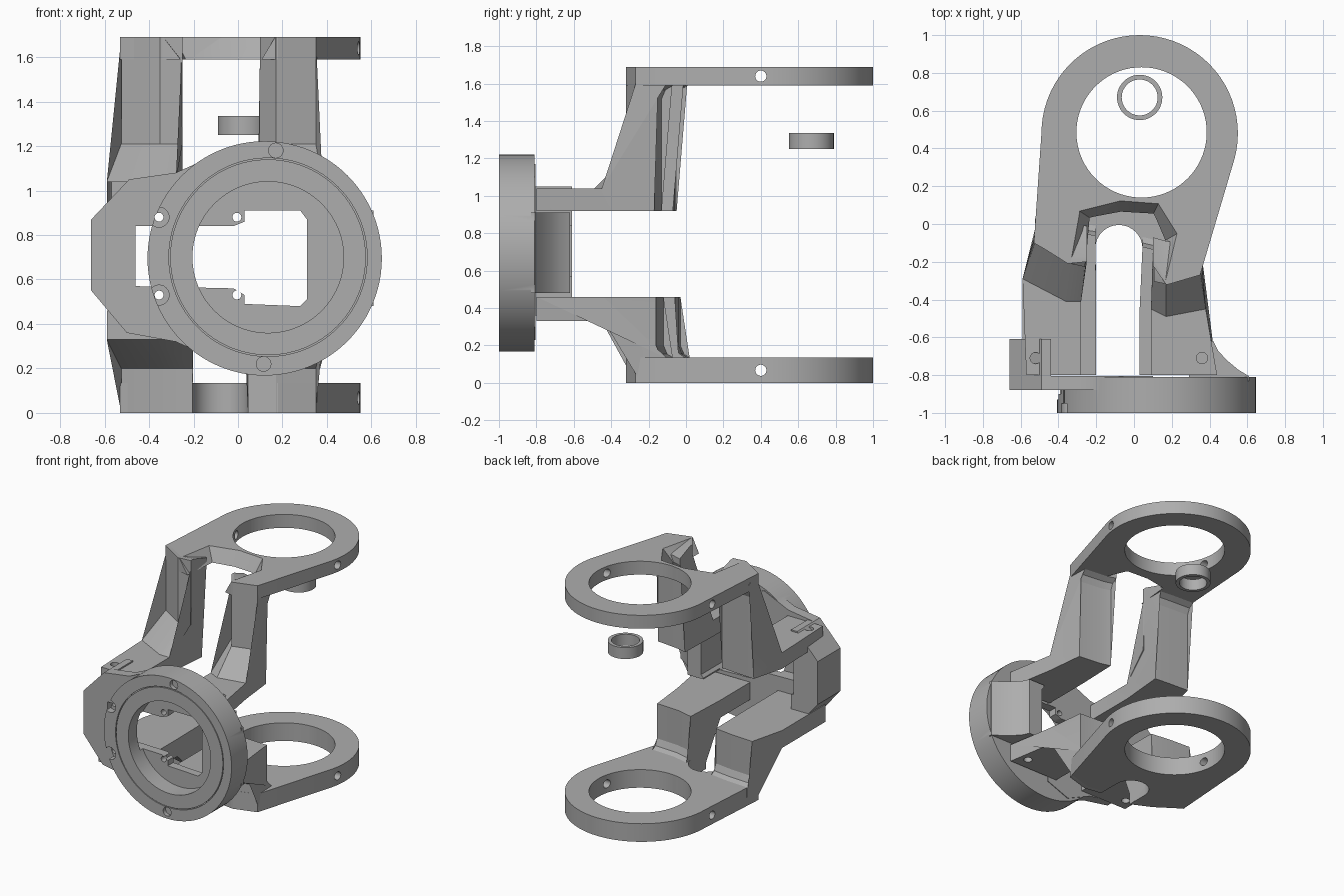
import bpy, bmesh
from math import sin, cos, pi, radians

if "Cube" in bpy.data.objects:
    bpy.data.objects.remove(bpy.data.objects["Cube"])

grey = bpy.data.materials.new("Plain grey")
grey.use_nodes = True
grey.diffuse_color = (0.42, 0.42, 0.42, 1)
grey.node_tree.nodes["Principled BSDF"].inputs["Base Color"].default_value = grey.diffuse_color


def loft(name, sections):
    """Skin matching closed loops and cap both ends."""
    bm = bmesh.new()
    rings = [[bm.verts.new(p) for p in s] for s in sections]
    n = len(rings[0])
    for a, b in zip(rings, rings[1:]):
        for i in range(n):
            j = (i + 1) % n
            bm.faces.new((a[i], a[j], b[j], b[i]))
    caps = [bm.faces.new(rings[0]), bm.faces.new(rings[-1])]
    bmesh.ops.triangulate(bm, faces=caps)
    bmesh.ops.recalc_face_normals(bm, faces=bm.faces)
    mesh = bpy.data.meshes.new(name)
    bm.to_mesh(mesh)
    bm.free()
    mesh.materials.append(grey)
    obj = bpy.data.objects.new(name, mesh)
    bpy.context.collection.objects.link(obj)
    return obj


def place(axis, p, h):
    a, b = p
    return {"x": (h, a, b), "y": (a, h, b), "z": (a, b, h)}[axis]


def prism(name, axis, pts, lo, hi):
    return loft(name, [[place(axis, p, h) for p in pts] for h in (lo, hi)])


def circle(c, r, n=72):
    return [(c[0] + r * cos(2 * pi * i / n), c[1] + r * sin(2 * pi * i / n)) for i in range(n)]


def cylinder(name, axis, c, r, lo, hi, n=72):
    return prism(name, axis, circle(c, r, n), lo, hi)


def boolean(obj, tool, operation="DIFFERENCE"):
    mod = obj.modifiers.new("cut", "BOOLEAN")
    mod.operation, mod.solver, mod.object = operation, "EXACT", tool
    bpy.context.view_layer.objects.active = obj
    bpy.ops.object.modifier_apply(modifier=mod.name)
    bpy.data.objects.remove(tool)


def drill(obj, axis, c, r, lo, hi):
    boolean(obj, cylinder("drill", axis, c, r, lo, hi, 24))


# Ring plates at the ends of both arms
CENTRE = (0.03, 0.48)


def ring_plate(name, lo, hi):
    arc = [(CENTRE[0] + 0.52 * cos(radians(a)), CENTRE[1] + 0.52 * sin(radians(a)))
           for a in range(-15, 181, 5)]
    outline = arc + [(-0.53, -0.1), (-0.34, -0.21), (0.18, -0.32), (0.35, -0.27)]
    plate = prism(name, "z", outline, lo, hi)
    boolean(plate, cylinder("bore", "z", (0.04, 0.485), 0.345, lo - 0.1, hi + 0.1))
    drill(plate, "x", (0.4, (lo + hi) / 2), 0.03, -0.9, 0.9)
    return plate


upper_plate = ring_plate("upper_ring_plate", 1.59, 1.69)
wide = [(-0.36, -0.5), (-0.34, -0.21), (-0.29, 0.07), (-0.07, 0.125),
        (0.13, 0.11), (0.23, -0.05), (0.17, -0.3), (0.17, -0.5)]
narrow = [(-0.26, -0.5), (-0.25, -0.2), (-0.23, 0.03), (-0.07, 0.06),
          (0.1, 0.05), (0.16, -0.09), (0.1, -0.22), (0.1, -0.5)]
boolean(upper_plate, loft("notch", [[(*p, 1.58) for p in narrow], [(*p, 1.695) for p in wide]]))

lower_plate = ring_plate("lower_ring_plate", 0.0, 0.135)
arch = [(-0.08 + 0.125 * cos(pi * i / 16), -0.13 + 0.125 * sin(pi * i / 16)) for i in range(17)]
boolean(lower_plate, prism("notch", "z", arch + [(-0.205, -0.6), (0.045, -0.6)], -0.1, 0.3))

# Cranked legs: plate, leg, slope, foot levels from outside to inside
UPPER = (1.69, 1.21, 1.04, 0.92, 1.52, 1.59)
LOWER = (0.0, 0.2, 0.33, 0.46, 0.2, 0.13)


def leg(name, levels, stations):
    top, bend, foot_out, foot_in, fillet, under = levels
    sections = []
    for x, x_foot, x_tip, front, slope, back in stations:
        sections.append([
            (x, front, top), (x, front, bend), (x_foot, slope, foot_out),
            (x_tip, -0.8, foot_out), (x_tip, -0.8, foot_in), (x_foot, slope, foot_in),
            (x, back, foot_in), (x, back, fillet),
            (x, back + 0.02, (fillet + 2 * under) / 3), (x, back + 0.06, under),
            (x, back + 0.06, (under + top) / 2), (x, front + 0.03, top)])
    return loft(name, sections)


upper_right = leg("upper_right_leg", UPPER, [
    (-0.25, -0.28, -0.28, -0.20, -0.41, -0.07),
    (-0.35, -0.36, -0.36, -0.21, -0.41, -0.06),
    (-0.525, -0.59, -0.57, -0.10, -0.29, -0.05)])
upper_left = leg("upper_left_leg", UPPER, [
    (0.10, 0.09, 0.09, -0.22, -0.45, -0.13),
    (0.17, 0.17, 0.16, -0.32, -0.49, -0.15),
    (0.35, 0.38, 0.44, -0.27, -0.45, -0.17)])
lower_right = leg("lower_right_leg", LOWER, [
    (-0.205, -0.2, -0.2, -0.29, -0.43, -0.06),
    (-0.35, -0.36, -0.36, -0.22, -0.42, -0.04),
    (-0.525, -0.59, -0.59, -0.10, -0.29, -0.03)])
lower_left = leg("lower_left_leg", LOWER, [
    (0.045, 0.03, 0.03, -0.30, -0.45, -0.12),
    (0.17, 0.17, 0.16, -0.32, -0.46, -0.15),
    (0.35, 0.38, 0.44, -0.27, -0.44, -0.16)])
for foot, x in ((upper_right, -0.52), (upper_left, 0.36), (lower_right, -0.52), (lower_left, 0.36)):
    drill(foot, "z", (x, -0.71), 0.03, 0.25, 1.12)

# Front ring with side tab
HUB = (0.12, 0.695)
front = cylinder("front_ring", "y", HUB, 0.527, -1.0, -0.81, 96)
tab_outline = [(-0.66, 0.55), (-0.66, 0.87), (-0.49, 1.05), (-0.28, 1.08), (-0.08, 1.17),
               (0.1, 1.1), (0.1, 0.3), (-0.08, 0.23), (-0.28, 0.32), (-0.5, 0.36)]
boolean(front, prism("tab", "y", tab_outline, -0.88, -0.805), "UNION")
wall = [(-0.66, 0.55), (-0.66, 0.87), (-0.49, 1.05), (-0.44, 1.05), (-0.44, 0.36), (-0.5, 0.36)]
boolean(front, prism("wall", "y", wall, -0.879, -0.61), "UNION")

# Concave support behind the ring
flare = [(0.29, -0.83), (0.29, -0.62), (0.42, -0.62), (0.445, -0.67), (0.49, -0.72),
         (0.55, -0.77), (0.61, -0.806), (0.61, -0.83)]
boolean(front, prism("flare", "z", flare, 0.48, 0.91), "UNION")

# Pocket, window, groove and screw holes
boolean(front, cylinder("pocket", "y", (0.135, 0.7), 0.34, -1.1, -0.87, 96))
window = [(-0.46, 0.57), (-0.02, 0.56), (0.03, 0.53), (0.03, 0.49), (0.28, 0.48), (0.31, 0.51),
          (0.31, 0.87), (0.28, 0.91), (0.03, 0.91), (0.03, 0.86), (-0.02, 0.84), (-0.46, 0.84)]
boolean(front, prism("window", "y", window, -0.9, -0.5))
groove = cylinder("groove", "y", (0.135, 0.7), 0.446, -1.05, -0.99, 96)
boolean(groove, cylinder("core", "y", (0.135, 0.7), 0.44, -1.1, -0.9, 96))
boolean(front, groove)
boolean(front, prism("slot", "y", [(-0.461, 0.571), (-0.461, 0.839), (-0.4, 0.839), (-0.4, 0.571)],
                     -0.93, -0.5))
for z in (0.53, 0.88):
    drill(front, "y", (-0.355, z), 0.045, -1.1, -0.95)
    drill(front, "y", (-0.355, z), 0.02, -1.1, -0.5)
    drill(front, "y", (-0.005, z), 0.02, -1.1, -0.7)
drill(front, "y", (0.17, 1.18), 0.033, -1.1, -0.97)
drill(front, "y", (0.115, 0.22), 0.033, -1.1, -0.97)

# Loose collar under the upper plate
collar = cylinder("small_collar", "z", (0.03, 0.67), 0.12, 1.25, 1.335, 48)
boolean(collar, cylinder("bore", "z", (0.03, 0.67), 0.095, 1.2, 1.4, 48))

# Smooth round walls, keep hard edges
bpy.ops.object.select_all(action="DESELECT")
for obj in (upper_plate, lower_plate, front, collar, upper_right, upper_left, lower_right, lower_left):
    obj.select_set(True)
    bpy.context.view_layer.objects.active = obj
bpy.ops.object.shade_smooth_by_angle(angle=radians(22))
